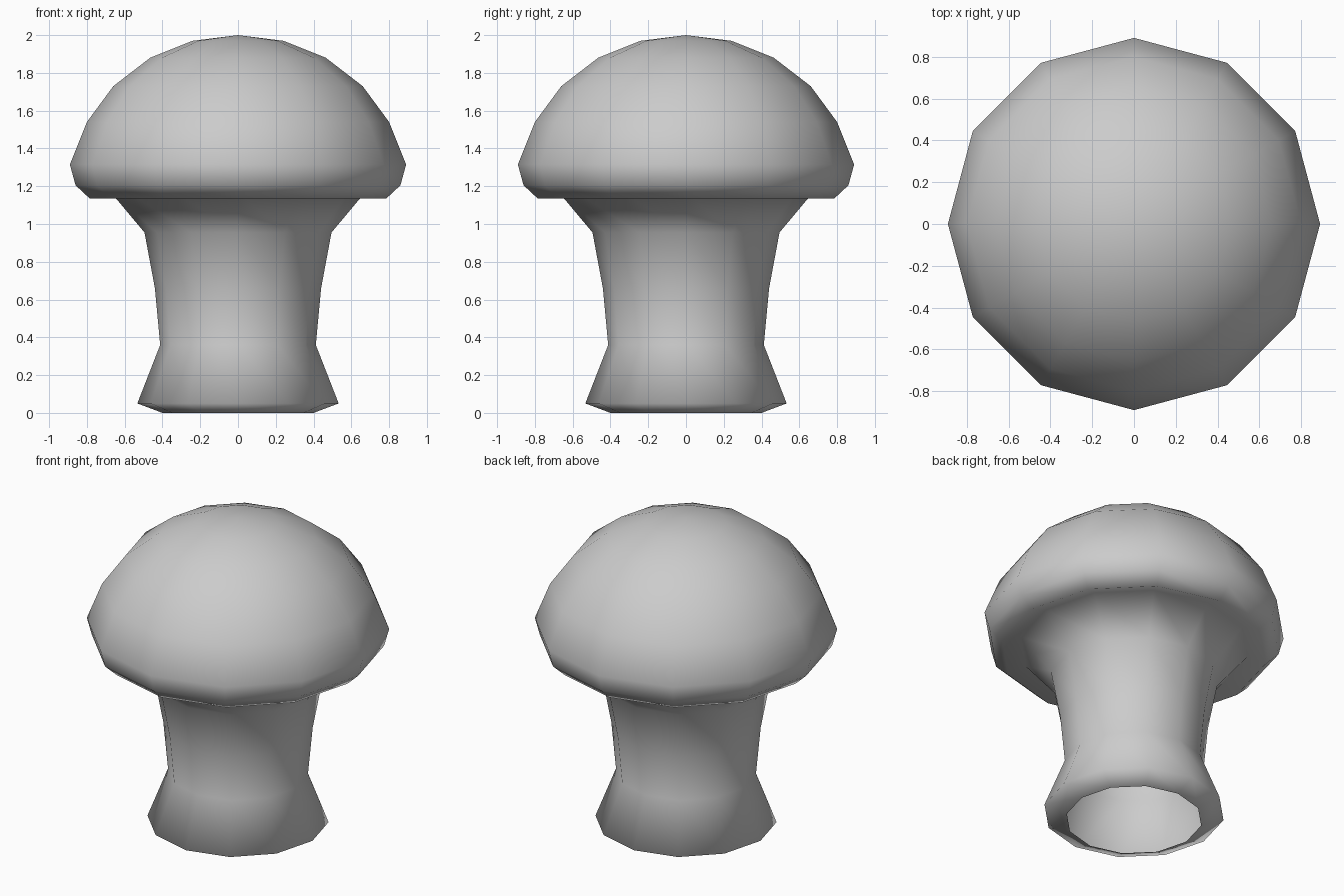
import bpy, bmesh, math

if "Cube" in bpy.data.objects:
    bpy.data.objects.remove(bpy.data.objects["Cube"])

# Half profile (radius, height): crown, rolled rim, underside groove, stem, open foot
cap = [(0, 2.0), (0.24, 1.97), (0.465, 1.88), (0.66, 1.73), (0.80, 1.54),
       (0.89, 1.315), (0.86, 1.205), (0.785, 1.135)]
groove = [(0.675, 1.17)]
stem = [(0.495, 0.955), (0.44, 0.66), (0.412, 0.36), (0.533, 0.05), (0.40, 0.0)]


def lathe(name, profile, sides):
    """Revolve a profile about z into a smooth-shaded object."""
    bm = bmesh.new()
    verts = [bm.verts.new((r, 0, z)) for r, z in profile]
    edges = [bm.edges.new(pair) for pair in zip(verts, verts[1:])]
    bmesh.ops.spin(bm, geom=verts + edges, cent=(0, 0, 0), axis=(0, 0, 1),
                   angle=math.tau, steps=sides)
    bmesh.ops.remove_doubles(bm, verts=bm.verts[:], dist=0.0005)
    bmesh.ops.recalc_face_normals(bm, faces=bm.faces[:])
    # Keep the crown facing up
    bm.normal_update()
    top = max(bm.faces, key=lambda f: f.calc_center_median().z)
    if top.normal.z < 0:
        bmesh.ops.reverse_faces(bm, faces=bm.faces[:])
    for f in bm.faces:
        f.smooth = True
    mesh = bpy.data.meshes.new(name)
    bm.to_mesh(mesh)
    bm.free()
    obj = bpy.data.objects.new(name, mesh)
    bpy.context.collection.objects.link(obj)
    return obj


# Cap and stem are one continuous twelve-sided skin
lathe("mushroom", cap + groove + stem, 12)
